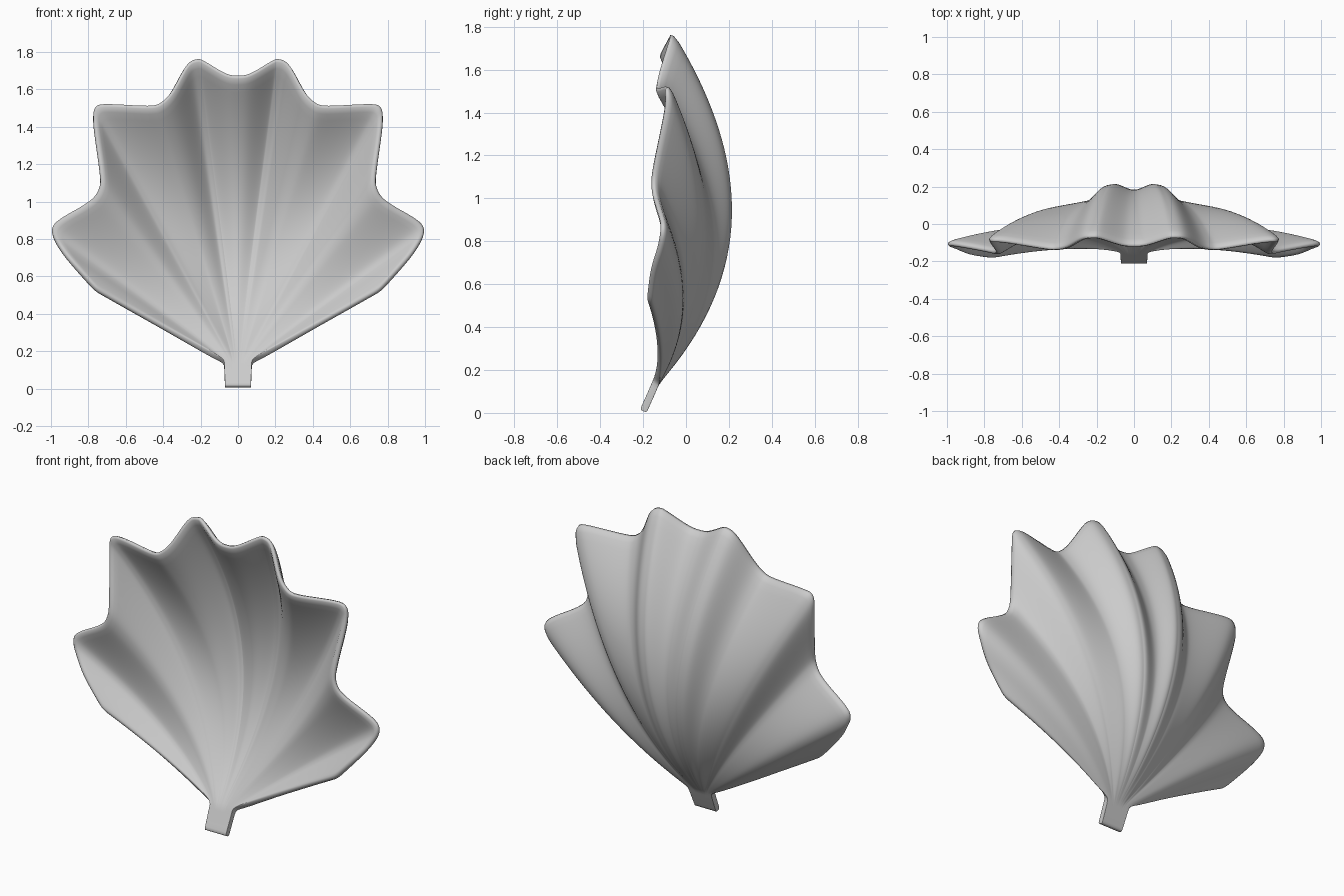
import bpy
from mathutils import Vector

if "Cube" in bpy.data.objects:
    bpy.data.objects.remove(bpy.data.objects["Cube"])

# Half rim, lower edge to top centre: x, z, depth y at the rim, backward bulge of the ray
RIM = [
    (0.76, 0.522, -0.175, 0.025), (0.89, 0.67, -0.158, 0.055), (0.965, 0.77, -0.128, 0.07),
    (0.998, 0.845, -0.112, 0.082), (0.96, 0.905, -0.112, 0.095), (0.80, 1.00, -0.142, 0.115),
    (0.745, 1.07, -0.155, 0.125), (0.738, 1.17, -0.148, 0.137), (0.772, 1.42, -0.098, 0.167),
    (0.765, 1.508, -0.092, 0.182), (0.695, 1.525, -0.096, 0.200), (0.48, 1.515, -0.133, 0.243),
    (0.41, 1.535, -0.137, 0.255), (0.35, 1.60, -0.124, 0.272), (0.275, 1.735, -0.082, 0.298),
    (0.22, 1.765, -0.075, 0.303), (0.18, 1.755, -0.080, 0.307), (0.07, 1.69, -0.115, 0.301),
]
CENTRE = (0.0, 1.677, -0.121, 0.297)
SUB = 3       # samples per rim segment
ROWS = 18     # samples along each ray
THICK = 0.034


def spline(points, sub):
    """Sample a Catmull-Rom curve through the points."""
    pts = [Vector(p) for p in points]
    ext = [2 * pts[0] - pts[1]] + pts + [2 * pts[-1] - pts[-2]]
    out = []
    for i in range(1, len(ext) - 2):
        a, b, c, d = ext[i - 1:i + 3]
        for k in range(sub):
            t = k / sub
            out.append(0.5 * (2 * b + (c - a) * t + (2 * a - 5 * b + 4 * c - d) * t ** 2
                              + (3 * b - a - 3 * c + d) * t ** 3))
    return out + [pts[-1]]


rim = spline(RIM + [CENTRE] + [(-x, z, y, b) for x, z, y, b in reversed(RIM)], SUB)
n = len(rim)
rows = []

# Stem rows, tilted forward at the bottom
for z, y, w in ((0.007, -0.199, 0.070), (0.02, -0.194, 0.070), (0.07, -0.171, 0.072),
                (0.125, -0.147, 0.074)):
    rows.append([(w * (1 - 2 * i / (n - 1)), y, z) for i in range(n)])

# Fan rows: rays from the stem top out to the scalloped rim
for r in range(ROWS + 1):
    t = r / ROWS
    swell = 4 * t * (1 - t) * (1.125 - 0.25 * t)
    row = []
    for i, (x, z, y, b) in enumerate(rim):
        x0 = 0.075 * (1 - 2 * i / (n - 1))
        row.append((x0 + (x - x0) * t,
                    -0.139 + (y + 0.139) * t + b * swell,
                    0.145 + (z - 0.145) * t))
    rows.append(row)

verts = [v for row in rows for v in row]
faces = [(r * n + i, r * n + i + 1, (r + 1) * n + i + 1, (r + 1) * n + i)
         for r in range(len(rows) - 1) for i in range(n - 1)]
mesh = bpy.data.meshes.new("shell_fan")
mesh.from_pydata(verts, [], faces)
fan = bpy.data.objects.new("shell_fan", mesh)
bpy.context.collection.objects.link(fan)

# Thickness and rounded edges
solid = fan.modifiers.new("thickness", "SOLIDIFY")
solid.thickness = THICK
solid.offset = 0
smooth = fan.modifiers.new("rounding", "SUBSURF")
smooth.levels = smooth.render_levels = 1
for p in mesh.polygons:
    p.use_smooth = True
